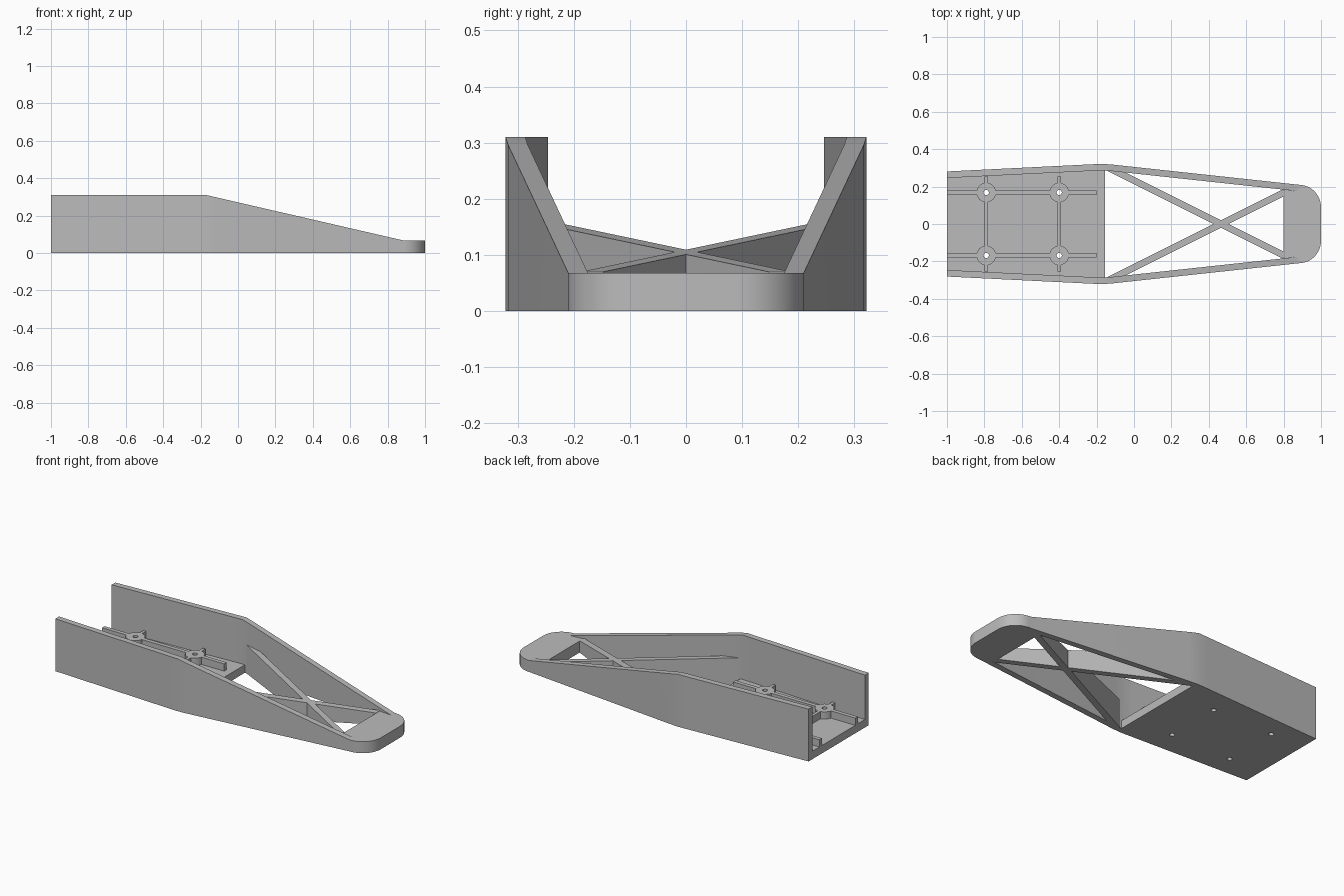
import bpy, bmesh, math

if "Cube" in bpy.data.objects:
    bpy.data.objects.remove(bpy.data.objects["Cube"], do_unlink=True)

grey = bpy.data.materials.new("mid_grey")
grey.use_nodes = True
GREY = (0.5, 0.5, 0.5, 1)
grey.diffuse_color = GREY
grey.node_tree.nodes["Principled BSDF"].inputs["Base Color"].default_value = GREY


def loft(name, rings, smooth=False):
    """Join matching rings of points into a closed solid."""
    bm = bmesh.new()
    loops = [[bm.verts.new(p) for p in ring] for ring in rings]
    n = len(loops[0])
    for a, b in zip(loops, loops[1:]):
        for i in range(n):
            j = (i + 1) % n
            bm.faces.new((a[i], a[j], b[j], b[i]))
    bm.faces.new(loops[0])
    bm.faces.new(loops[-1])
    bmesh.ops.recalc_face_normals(bm, faces=bm.faces)
    mesh = bpy.data.meshes.new(name)
    bm.to_mesh(mesh)
    bm.free()
    mesh.materials.append(grey)
    obj = bpy.data.objects.new(name, mesh)
    bpy.context.collection.objects.link(obj)
    if smooth:
        bpy.ops.object.select_all(action="DESELECT")
        obj.select_set(True)
        bpy.context.view_layer.objects.active = obj
        bpy.ops.object.shade_smooth_by_angle(angle=math.radians(30))
    return obj


def prism(name, outline, low, top, smooth=False):
    """Extrude a plan outline; top is a height or a function of x."""
    height = top if callable(top) else lambda x: top
    return loft(name, [[(x, y, low) for x, y in outline],
                       [(x, y, height(x)) for x, y in outline]], smooth)


def box(name, x0, x1, y0, y1, low, top):
    return prism(name, [(x0, y0), (x1, y0), (x1, y1), (x0, y1)], low, top)


def circle(cx, cy, r, n=32):
    return [(cx + r * math.cos(math.tau * i / n), cy + r * math.sin(math.tau * i / n))
            for i in range(n)]


HIGH, LOW = 0.31, 0.068
FLOOR, RIB = 0.047, 0.09
BEND, TIP, THICK = -0.17, 0.88, 0.035
BOSS_X, BOSS_Y, BOSS_R = (-0.79, -0.4), 0.168, 0.052

# Side walls: x, outer y, top height
stations = [(-1, 0.281, HIGH), (-0.23, 0.319, HIGH), (BEND, 0.3215, HIGH),
            (-0.11, 0.317, HIGH - 0.014), (TIP, 0.21, LOW)]
for side, s in (("left", 1), ("right", -1)):
    loft(f"side_wall_{side}",
         [[(x, s * y, 0), (x, s * y, z), (x, s * (y - THICK), z), (x, s * (y - THICK), 0)]
          for x, y, z in stations], smooth=True)

# Rounded nose block
arc = [(TIP + 0.12 * math.sin(a), 0.09 + 0.12 * math.cos(a))
       for a in (math.pi / 2 * i / 12 for i in range(13))]
half = [(0.8, 0.183), (TIP, 0.21 - THICK)] + arc
prism("nose", half + [(x, -y) for x, y in reversed(half)], 0, LOW, smooth=True)

# Crossed braces with sloping tops
for side, s in (("left", 1), ("right", -1)):
    prism(f"cross_brace_{side}",
          [(x, s * y) for x, y in ((-0.175, 0.3), (-0.095, 0.3), (0.8, -0.1475), (0.8, -0.1875))],
          0, lambda x: 0.105 - 0.105 * (x - 0.465))

# Floor plate
edge = [(-1, 0.246), (-0.23, 0.284), (BEND, 0.2865), (-0.155, 0.285)]
floor = prism("floor", edge + [(x, -y) for x, y in reversed(edge)], 0, FLOOR)

# Screw bosses with holes through the floor
drilled, cutters = [], []
for i, bx in enumerate(BOSS_X):
    for side, s in (("left", 1), ("right", -1)):
        boss = prism(f"boss_{i + 1}_{side}", circle(bx, s * BOSS_Y, BOSS_R), FLOOR, RIB, True)
        drill = prism("screw_hole_cutter", circle(bx, s * BOSS_Y, 0.014, 20), -0.1, 0.2)
        drill.hide_render = True
        cutters.append(drill)
        drilled += [(boss, drill), (floor, drill)]
for target, drill in drilled:
    mod = target.modifiers.new("hole", "BOOLEAN")
    mod.object, mod.solver = drill, "EXACT"
bpy.context.view_layer.update()
graph = bpy.context.evaluated_depsgraph_get()
for target in {t.name: t for t, _ in drilled}.values():
    baked = bpy.data.meshes.new_from_object(target.evaluated_get(graph))
    target.modifiers.clear()
    target.data = baked
for drill in cutters:
    bpy.data.objects.remove(drill, do_unlink=True)

# Ribs running between the bosses
r = BOSS_R - 0.004
back, front = BOSS_X
along = [(-1, back - r), (back + r, front - r), (front + r, -0.2)]
for side, s in (("left", 1), ("right", -1)):
    for i, (x0, x1) in enumerate(along):
        box(f"long_rib_{i + 1}_{side}", x0, x1, s * BOSS_Y - 0.012, s * BOSS_Y + 0.012, FLOOR, RIB)
across = [(-0.255, -BOSS_Y - r), (-BOSS_Y + r, BOSS_Y - r), (BOSS_Y + r, 0.255)]
for n, bx in enumerate(BOSS_X):
    for i, (y0, y1) in enumerate(across):
        box(f"cross_rib_{n + 1}_{i + 1}", bx - 0.009, bx + 0.009, y0, y1, FLOOR, RIB)
